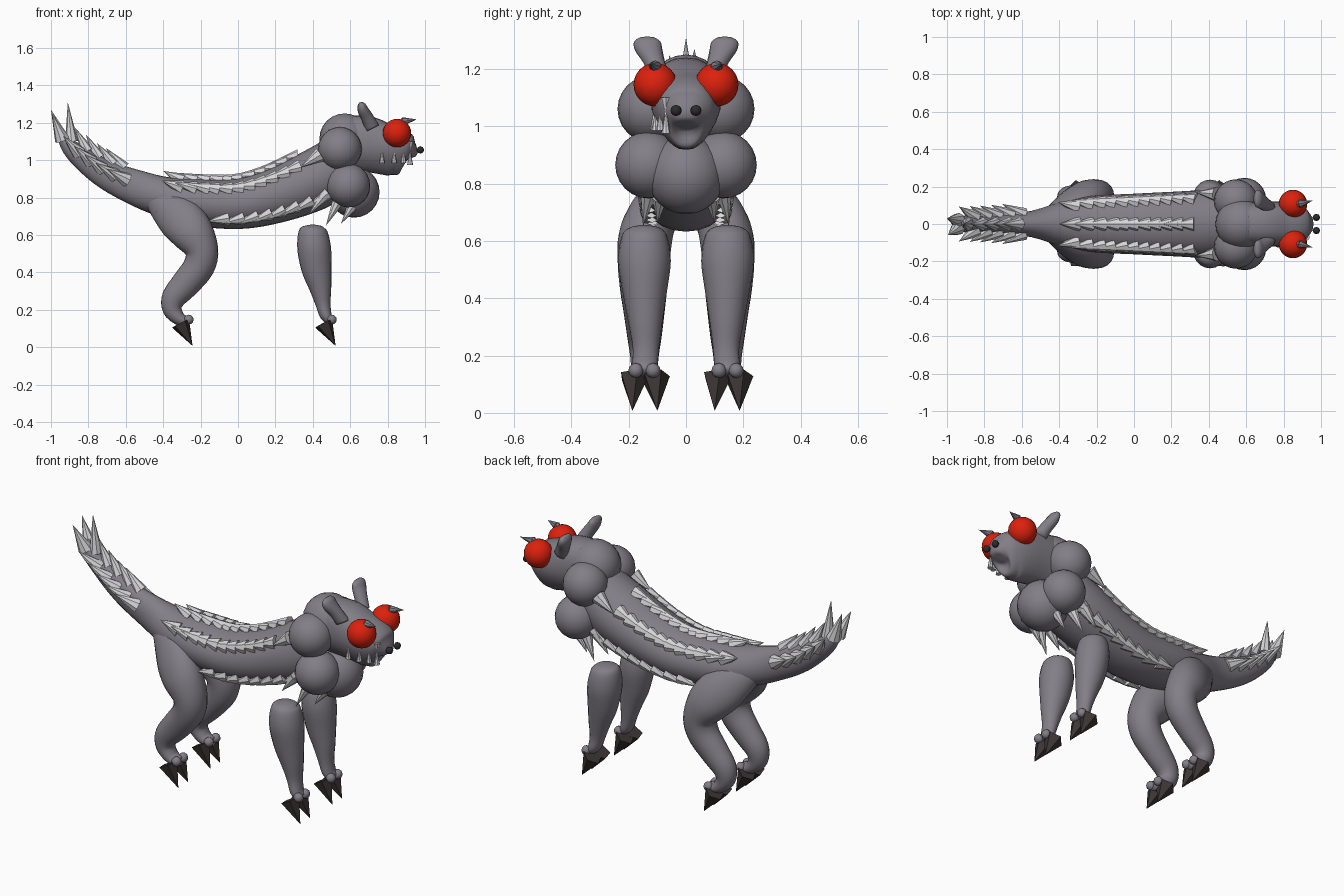
import bpy, bmesh, math
from mathutils import Vector

if "Cube" in bpy.data.objects:
    bpy.data.objects.remove(bpy.data.objects["Cube"])


def mat(name, c):
    m = bpy.data.materials.new(name)
    m.diffuse_color = (*c, 1)
    m.use_nodes = True
    m.node_tree.nodes["Principled BSDF"].inputs["Base Color"].default_value = m.diffuse_color
    return m


GREY = mat("hide grey", (0.225, 0.21, 0.245))
BONE = mat("spike light grey", (0.68, 0.68, 0.7))
RED = mat("eye red", (0.72, 0.015, 0.004))
CLAW = mat("claw dark brown", (0.045, 0.035, 0.035))
BLACK = mat("nostril black", (0.025, 0.025, 0.028))


def finish(bm, name, m, smooth=True):
    bmesh.ops.recalc_face_normals(bm, faces=bm.faces)
    me = bpy.data.meshes.new(name)
    bm.to_mesh(me)
    bm.free()
    me.materials.append(m)
    for p in me.polygons:
        p.use_smooth = smooth
    ob = bpy.data.objects.new(name, me)
    bpy.context.collection.objects.link(ob)
    return ob


def resample(pts, n=4):
    # Catmull-Rom through section tuples
    P = [Vector(p) for p in pts]
    P = [P[0]] + P + [P[-1]]
    out = []
    for i in range(1, len(P) - 2):
        a, b, c, d = P[i - 1:i + 3]
        for k in range(n):
            t = k / n
            out.append(0.5 * (2 * b + (c - a) * t + (2 * a - 5 * b + 4 * c - d) * t * t
                              + (3 * b - a - 3 * c + d) * t ** 3))
    return out + [P[-1]]


def loft(name, pts, m, side=1, seg=20, shape=None, power=1.0):
    # sections: x, y, z, in-plane radius, sideways radius; power < 1 squares them off
    S = resample(pts)
    bm = bmesh.new()
    rings = []
    for i, s in enumerate(S):
        t = S[min(i + 1, len(S) - 1)] - S[max(i - 1, 0)]
        t = Vector((t[0], 0, t[2])).normalized()
        nrm = Vector((-t.z, 0, t.x))
        ring = []
        for k in range(seg):
            a = 2 * math.pi * k / seg
            sn, cs = (math.copysign(abs(f) ** power, f) for f in (math.sin(a), math.cos(a)))
            v = Vector((s[0], s[1], s[2])) + nrm * s[3] * sn
            v.y += s[4] * cs
            if shape:
                v = shape(v)
            v.y *= side
            ring.append(bm.verts.new(v))
        rings.append(ring)
    for r, q in zip(rings, rings[1:]):
        for k in range(seg):
            j = (k + 1) % seg
            bm.faces.new((r[k], r[j], q[j], q[k]))
    bm.faces.new(rings[0])
    bm.faces.new(rings[-1])
    return finish(bm, name, m)


def ball(name, c, r, m, seg=24):
    bm = bmesh.new()
    bmesh.ops.create_uvsphere(bm, u_segments=seg, v_segments=seg // 2, radius=r)
    bmesh.ops.translate(bm, verts=bm.verts, vec=c)
    return finish(bm, name, m)


def cones(name, specs, m, sides=8):
    # many cones (base, tip, radius) in one object
    bm = bmesh.new()
    for base, tip, r in specs:
        base, tip = Vector(base), Vector(tip)
        q = (tip - base).to_track_quat('Z', 'Y')
        ring = [bm.verts.new(base + q @ Vector((r * math.cos(2 * math.pi * k / sides),
                r * math.sin(2 * math.pi * k / sides), 0))) for k in range(sides)]
        top = bm.verts.new(tip)
        bm.faces.new(ring)
        for k in range(sides):
            bm.faces.new((ring[k], ring[(k + 1) % sides], top))
    return finish(bm, name, m, False)


# body and tail in one loft
BODY = [(-0.955, 0, 1.15, .02, .025), (-0.90, 0, 1.07, .045, .045), (-0.82, 0, 1.0, .062, .05),
        (-0.70, 0, .92, .078, .056), (-0.55, 0, .855, .095, .07), (-0.40, 0, .805, .108, .115),
        (-0.22, 0, .775, .125, .15), (0, 0, .767, .135, .162), (0.2, 0, .81, .147, .172),
        (0.4, 0, .89, .162, .18), (0.56, 0, .98, .16, .16)]
loft("body_and_tail", BODY, GREY, seg=24)
SPINE = resample(BODY, 12)


def spike(x, ang, length, r, lift):
    # cone lying on the body surface, pointing towards the tail
    i = min(range(1, len(SPINE) - 1), key=lambda k: abs(SPINE[k][0] - x))
    s = SPINE[i]
    t = SPINE[i - 1] - SPINE[i + 1]
    t = Vector((t[0], 0, t[2])).normalized()
    n = Vector((t.z, 0, -t.x))
    a = math.radians(ang)
    out = Vector((0, math.cos(a), 0)) + n * math.sin(a)
    base = Vector((s[0], 0, s[2])) + Vector((0, s[4] * math.cos(a), 0)) + n * s[3] * math.sin(a)
    base -= out * .012
    return base, base + t * length + out * lift, r


# rows of armour spikes
cones("back_spikes", [spike(-0.31 + .07 * i, 90, .11, .04, .034) for i in range(11)], BONE)
for sd, tag in ((1, "left"), (-1, "right")):
    def ang(a):
        return a if sd == 1 else 180 - a
    cones(tag + "_upper_spikes", [spike(-0.31 + .068 * i, ang(40), .11, .041, .03)
                                  for i in range(11)]
          + [((.44, sd * .16, 1.03), (.33, sd * .17, .96), .04)], BONE)
    cones(tag + "_lower_spikes", [spike(x, ang(-38), .11, .041, .03) for x in
                                  [-.32] + [-.05 + .068 * i for i in range(8)]], BONE)
    cones(tag + "_tail_spikes", [spike(-0.60 - .065 * i, ang(15), .125, .04, .06)
                                 for i in range(5)], BONE)
    # throat spikes under the mane
    cones(tag + "_throat_spikes", [((.53, sd * .13, .77), (.47, sd * .15, .65), .03),
                                   ((.61, sd * .09, .75), (.55, sd * .1, .66), .028),
                                   ((.46, sd * .14, .81), (.38, sd * .15, .71), .033)], BONE)
cones("tail_top_spikes", [spike(-0.64 - .065 * i, 90, .13, .036, .06) for i in range(4)]
      + [((-.89, 0, 1.1), (-.91, 0, 1.31), .035), ((-.94, .02, 1.11), (-1.0, .03, 1.27), .04),
         ((-.94, -.02, 1.11), (-.995, -.06, 1.25), .04)], BONE)

# mane of round lumps
ball("mane_top", (.57, 0, 1.115), .135, GREY)
ball("mane_chest", (.62, 0, .83), .137, GREY)


# head, narrower towards the jaw
def jaw(v):
    v.y *= min(1, max(.66, .66 + (v.z - .93) * 2.8))
    return v


loft("head", [(.60, 0, 1.09, .15, .115), (.69, 0, 1.085, .15, .118), (.78, 0, 1.06, .137, .12),
              (.85, 0, 1.04, .13, .112), (.89, 0, 1.02, .112, .094), (.91, 0, 1.01, .08, .068),
              (.914, 0, 1.005, .03, .03)],
     GREY, seg=24, shape=jaw, power=.8)

for sd, tag in ((1, "left"), (-1, "right")):
    ball(tag + "_mane_upper", (.545, sd * .122, 1.06), .117, GREY)
    ball(tag + "_mane_lower", (.59, sd * .13, .865), .117, GREY)
    # face parts
    ball(tag + "_eye", (.85, sd * .107, 1.145), .076, RED)
    ball(tag + "_nostril", (.975, sd * .035, 1.055), .02, BLACK, 8)
    cones(tag + "_brow", [((.885, sd * .108, 1.208), (.955, sd * .125, 1.218), .022),
                          ((.885, sd * .108, 1.208), (.85, sd * .105, 1.2), .022)], GREY, 8)
    loft(tag + "_ear", [(.72, .09, 1.17, .038, .035), (.695, .11, 1.22, .034, .038),
                        (.67, .13, 1.265, .03, .048), (.66, .135, 1.295, .022, .046),
                        (.655, .135, 1.31, .008, .025)], GREY, sd, 12)
    # legs
    loft(tag + "_front_leg", [(.4, .145, .655, .015, .015), (.4, .145, .645, .055, .055),
                              (.4, .145, .615, .078, .08), (.407, .145, .53, .09, .092),
                              (.42, .144, .42, .081, .077), (.44, .142, .32, .06, .06),
                              (.455, .14, .23, .04, .046), (.47, .143, .17, .032, .044),
                              (.495, .145, .14, .022, .035)], GREY, sd)
    loft(tag + "_hind_leg", [(-.5, .03, .82, .03, .03), (-.42, .06, .775, .08, .06),
                             (-.325, .11, .70, .118, .085), (-.25, .14, .62, .116, .095),
                             (-.195, .148, .52, .09, .09),
                             (-.21, .148, .43, .084, .082), (-.28, .146, .34, .077, .07),
                             (-.342, .145, .265, .066, .06), (-.35, .145, .2, .052, .05),
                             (-.31, .145, .15, .035, .045), (-.26, .145, .138, .025, .036)],
         GREY, sd)
    # paws: two toes and two claws each
    for leg, x0 in (("front", .5), ("hind", -.265)):
        for j, y in enumerate((.115, .175)):
            ball(f"{tag}_{leg}_toe_{j + 1}", (x0 + .002, sd * y, .148), .026, GREY, 12)
        cones(f"{tag}_{leg}_claws", [((x0 - .042, sd * y, .128), (x0 + .022, sd * yt, .007), .052)
                                     for y, yt in ((.108, .1), (.183, .187))], CLAW, 5)

# teeth on one side of the mouth
cones("teeth", [((x, y, .985), (x, y, 1.06), .015) for x, y in
                ((.77, -.112), (.835, -.106), (.885, -.09))]
      + [((.92, -.07, 1.1), (.92, -.07, 1.035), .02), ((.92, -.07, .975), (.92, -.07, 1.065), .016)],
      BONE, 8)
